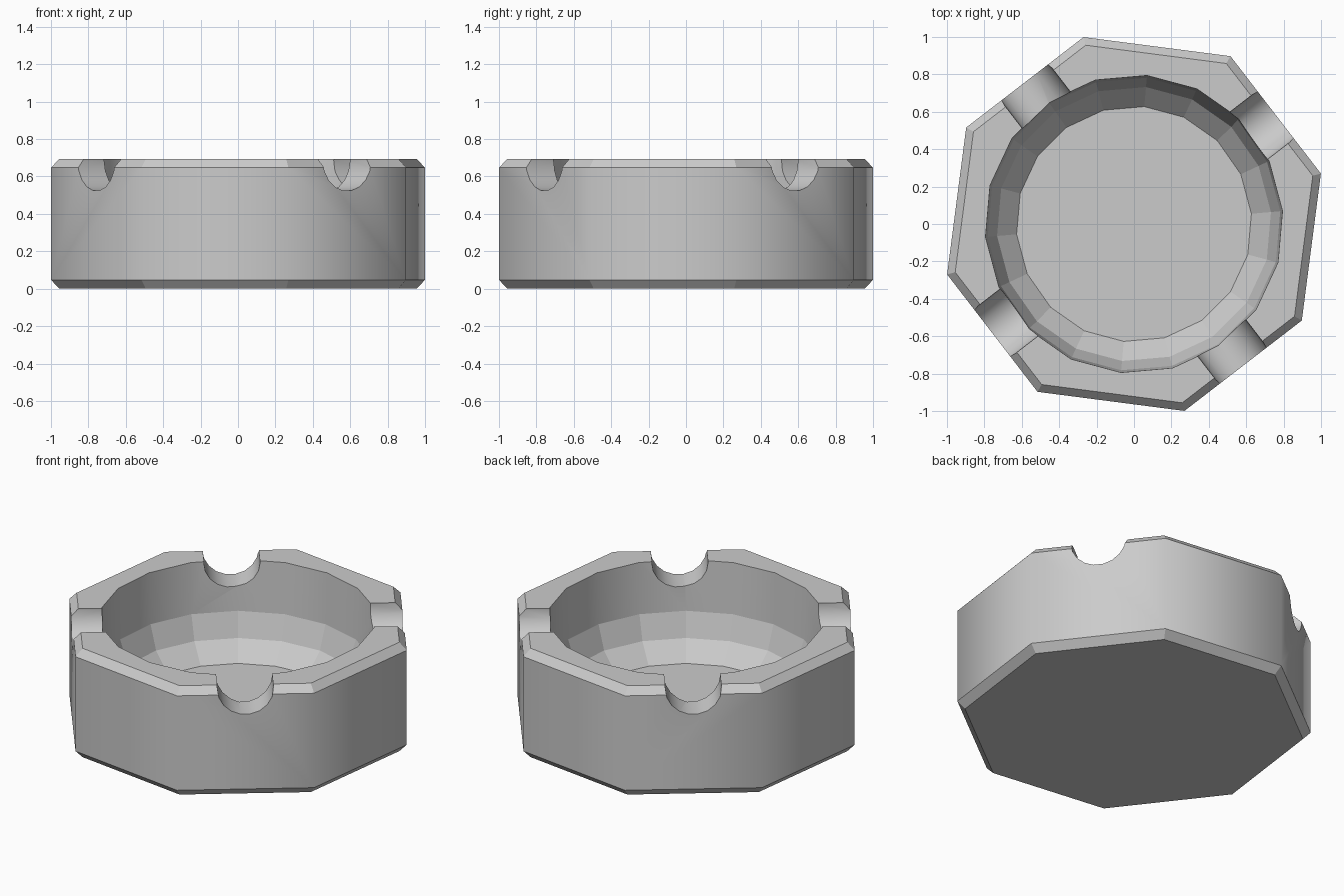
import bpy, bmesh
from math import cos, sin, radians
from mathutils import Matrix

if "Cube" in bpy.data.objects:
    bpy.data.objects.remove(bpy.data.objects["Cube"])


def make_object(name, bm):
    mesh = bpy.data.meshes.new(name)
    bmesh.ops.recalc_face_normals(bm, faces=bm.faces)
    bm.to_mesh(mesh)
    bm.free()
    obj = bpy.data.objects.new(name, mesh)
    bpy.context.collection.objects.link(obj)
    return obj


def lathe(name, profile, sides, start, smooth_bands):
    """Stack of regular polygon rings (radius, z), capped at both ends."""
    bm = bmesh.new()
    angles = [radians(start + 360 * i / sides) for i in range(sides)]
    rings = [[bm.verts.new((r * cos(a), r * sin(a), z)) for a in angles]
             for r, z in profile]
    for band, (lo, hi) in enumerate(zip(rings, rings[1:])):
        for i in range(sides):
            j = (i + 1) % sides
            face = bm.faces.new((lo[i], lo[j], hi[j], hi[i]))
            face.smooth = band in smooth_bands
    bm.faces.new(rings[0])
    bm.faces.new(rings[-1])
    return make_object(name, bm)


def cut(target, cutter):
    mod = target.modifiers.new("cut", 'BOOLEAN')
    mod.operation = 'DIFFERENCE'
    mod.solver = 'EXACT'
    mod.object = cutter
    cutter.hide_render = True
    bpy.context.view_layer.objects.active = target
    bpy.ops.object.modifier_apply(modifier=mod.name)
    bpy.data.objects.remove(cutter, do_unlink=True)


# Octagonal body with chamfered top and bottom
body = lathe("octagonal_tray",
             [(0.99, 0), (1.035, 0.047), (1.035, 0.648), (0.99, 0.693)],
             8, 15.1, {1})

# Rounded bowl hollow
bowl = lathe("bowl_cutter",
             [(0.63, 0.107), (0.735, 0.22), (0.785, 0.37), (0.797, 0.693), (0.80, 0.8)],
             18, 5, {2, 3})
cut(body, bowl)

# Four round rest notches through the rim
bm = bmesh.new()
for k in range(4):
    place = (Matrix.Rotation(radians(37.6 + 90 * k), 4, 'Z')
             @ Matrix.Translation((0.9, 0, 0.685))
             @ Matrix.Rotation(radians(90), 4, 'Y'))
    bmesh.ops.create_cone(bm, cap_ends=True, segments=18, radius1=0.163,
                          radius2=0.163, depth=0.6, matrix=place)
for f in bm.faces:
    f.smooth = len(f.verts) == 4
cut(body, make_object("notch_cutter", bm))

# Crisp edges wherever surfaces meet steeply
bm = bmesh.new()
bm.from_mesh(body.data)
for e in bm.edges:
    if len(e.link_faces) == 2:
        e.smooth = e.calc_face_angle(0) < radians(46)
bm.to_mesh(body.data)
bm.free()
